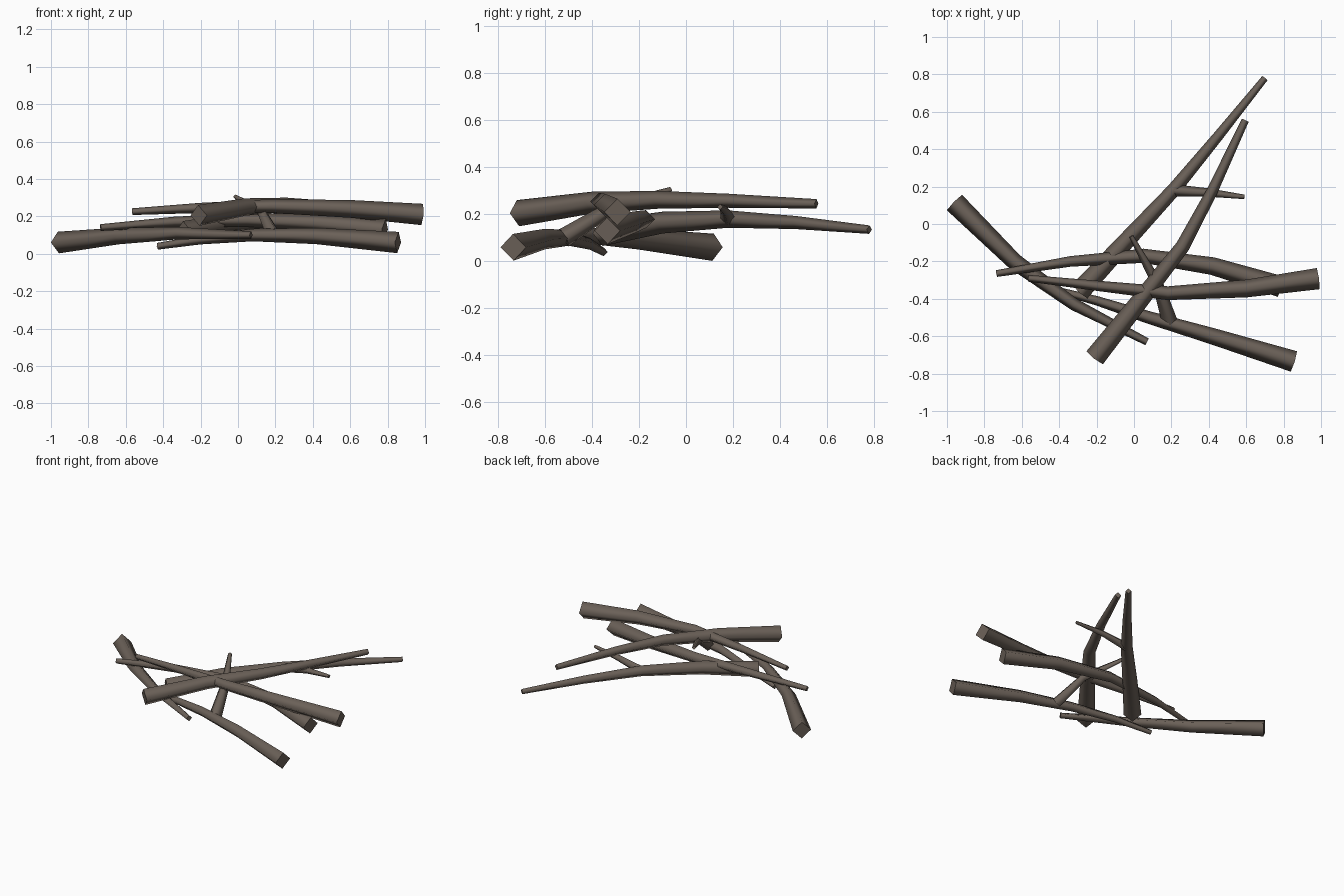
import bpy
import bmesh
import math
from mathutils import Vector

cube = bpy.data.objects.get("Cube")
if cube:
    bpy.data.objects.remove(cube, do_unlink=True)

# Weathered grey-brown bark
bark = bpy.data.materials.new("grey_brown_bark")
bark.use_nodes = True
colour = (0.147, 0.119, 0.098, 1)
bark.diffuse_color = colour
shader = bark.node_tree.nodes["Principled BSDF"]
shader.inputs["Base Color"].default_value = colour
shader.inputs["Roughness"].default_value = 0.9


def branch(name, path, thick, thin, sides=4):
    """Tapered four-sided stick, ridge upwards, along a bent path."""
    points = [Vector(p) for p in path]
    last = len(points) - 1
    lengths = [0.0]
    for a, b in zip(points, points[1:]):
        lengths.append(lengths[-1] + (b - a).length)
    bm = bmesh.new()
    rings = []
    for i, p in enumerate(points):
        along = (points[min(i + 1, last)] - points[max(i - 1, 0)]).normalized()
        across = along.cross(Vector((0, 0, 1))).normalized()
        up = across.cross(along)
        r = thick + (thin - thick) * lengths[i] / lengths[-1]
        ring = []
        for k in range(sides):
            a = math.tau * k / sides
            ring.append(bm.verts.new(p + r * (across * math.cos(a) + up * math.sin(a))))
        rings.append(ring)
    for low, high in zip(rings, rings[1:]):
        for k in range(sides):
            n = (k + 1) % sides
            bm.faces.new((low[k], low[n], high[n], high[k])).smooth = True
    # Sawn ends stay crisp
    for ring in (rings[0], rings[-1]):
        cap = bm.faces.new(ring)
        for edge in cap.edges:
            edge.smooth = False
    bmesh.ops.recalc_face_normals(bm, faces=bm.faces)
    mesh = bpy.data.meshes.new(name)
    bm.to_mesh(mesh)
    bm.free()
    mesh.materials.append(bark)
    obj = bpy.data.objects.new(name, mesh)
    bpy.context.collection.objects.link(obj)
    return obj


# Lower layer
branch("right_bottom_branch",
       [(-0.96, 0.115, 0.06), (-0.64, -0.2, 0.095), (-0.32, -0.43, 0.11), (0.07, -0.63, 0.1)],
       0.058, 0.02)
branch("left_bottom_branch",
       [(0.855, -0.735, 0.06), (0.42, -0.6, 0.095), (0.08, -0.5, 0.1),
        (-0.2, -0.41, 0.075), (-0.43, -0.35, 0.04)],
       0.057, 0.018)

# Middle layer
branch("long_back_branch",
       [(-0.29, -0.36, 0.12), (-0.05, -0.1, 0.165), (0.21, 0.18, 0.18),
        (0.45, 0.47, 0.165), (0.7, 0.78, 0.135)],
       0.055, 0.018)
branch("middle_cross_branch",
       [(0.785, -0.335, 0.13), (0.42, -0.225, 0.165), (0.05, -0.17, 0.18),
        (-0.34, -0.2, 0.17), (-0.735, -0.265, 0.14)],
       0.057, 0.018)

# Top layer
branch("upper_back_branch",
       [(-0.21, -0.715, 0.205), (0.04, -0.4, 0.25), (0.26, -0.12, 0.262),
        (0.42, 0.18, 0.258), (0.595, 0.555, 0.245)],
       0.056, 0.02)
branch("top_cross_branch",
       [(0.985, -0.292, 0.21), (0.6, -0.345, 0.24), (0.18, -0.37, 0.255),
        (-0.2, -0.33, 0.245), (-0.565, -0.29, 0.225)],
       0.057, 0.018)

# Side twigs
branch("back_twig", [(0.21, 0.18, 0.18), (0.4, 0.168, 0.215), (0.59, 0.145, 0.232)], 0.033, 0.012)
branch("upright_twig",
       [(0.19, -0.52, 0.1), (0.13, -0.33, 0.22), (-0.015, -0.065, 0.305)],
       0.042, 0.012)
